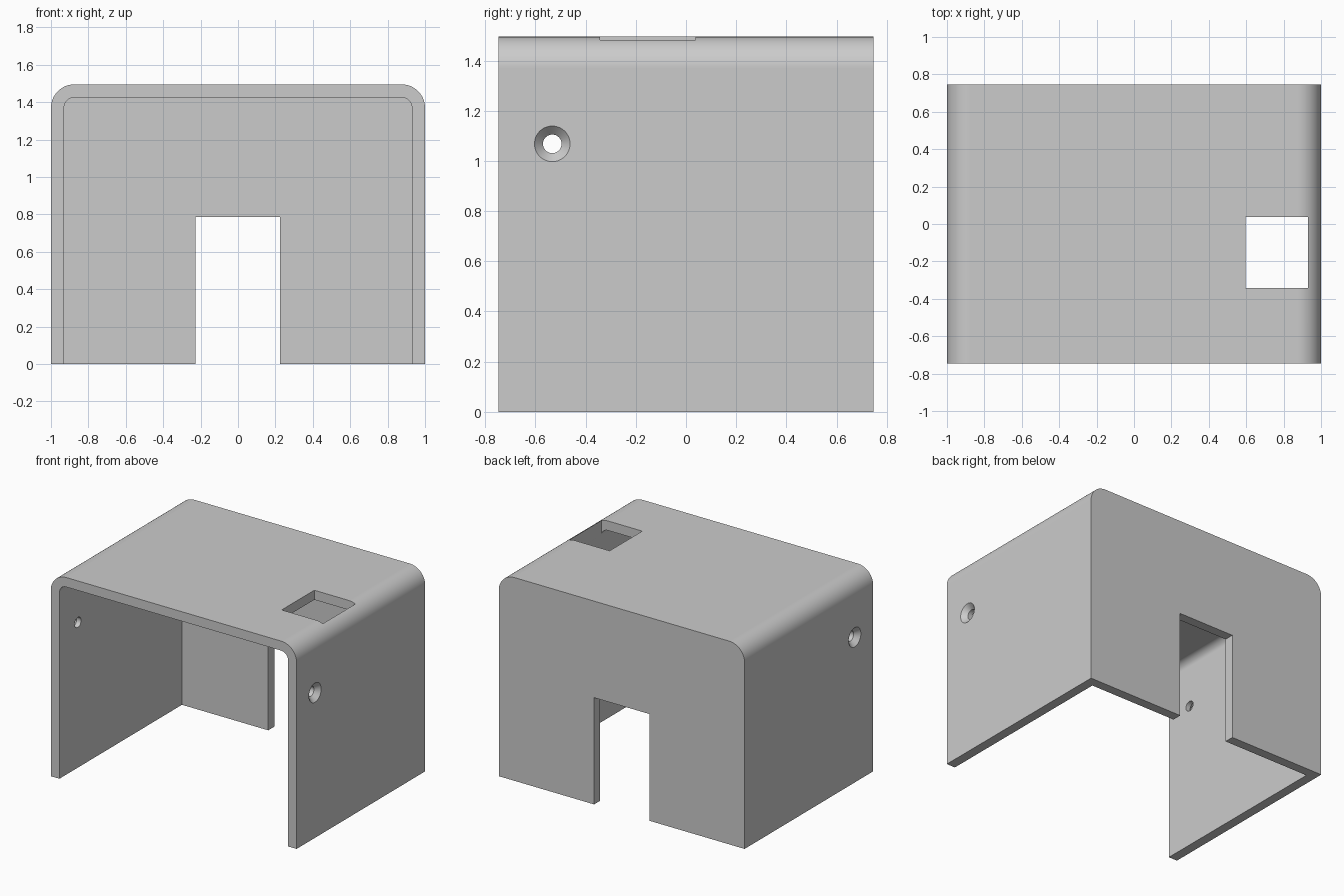
import bpy, bmesh
from math import cos, sin, pi, radians

old = bpy.data.objects.get("Cube")
if old:
    bpy.data.objects.remove(old, do_unlink=True)

HEIGHT, HALF_Y, WALL, RADIUS = 1.495, 0.747, 0.07, 0.125

grey = bpy.data.materials.new("light grey")
grey.use_nodes = True
colour = (0.6, 0.6, 0.6, 1)
grey.diffuse_color = colour
grey.node_tree.nodes["Principled BSDF"].inputs["Base Color"].default_value = colour


def loft(name, rings):
    """Closed solid through a list of matching point rings."""
    bm = bmesh.new()
    loops = [[bm.verts.new(p) for p in ring] for ring in rings]
    n = len(loops[0])
    for a, b in zip(loops, loops[1:]):
        for i in range(n):
            j = (i + 1) % n
            bm.faces.new((a[i], a[j], b[j], b[i]))
    bm.faces.new(loops[0][::-1])
    bm.faces.new(loops[-1])
    bmesh.ops.recalc_face_normals(bm, faces=bm.faces)
    mesh = bpy.data.meshes.new(name)
    bm.to_mesh(mesh)
    bm.free()
    mesh.materials.append(grey)
    obj = bpy.data.objects.new(name, mesh)
    bpy.context.collection.objects.link(obj)
    return obj


def arch(name, half, top, bottom, radius, y0, y1, steps=16):
    """Block along y with rounded upper corners."""
    pts = [(-half, bottom), (half, bottom)]
    for side, start in ((1, 0), (-1, pi / 2)):
        for i in range(steps + 1):
            a = start + pi / 2 * i / steps
            pts.append((side * (half - radius) + radius * cos(a),
                        top - radius + radius * sin(a)))
    return loft(name, [[(x, y, z) for x, z in pts] for y in (y0, y1)])


def box(name, x0, x1, y0, y1, z0, z1):
    return loft(name, [[(x0, y0, z), (x1, y0, z), (x1, y1, z), (x0, y1, z)]
                       for z in (z0, z1)])


def screw_cutter(name, y, z, sides=48):
    """Through hole along x, flared at both outer walls."""
    profile = [(-1.035, 0.105), (-0.965, 0.037), (0.965, 0.037), (1.035, 0.105)]
    return loft(name, [[(x, y + r * cos(2 * pi * i / sides),
                         z + r * sin(2 * pi * i / sides))
                        for i in range(sides)] for x, r in profile])


# Outer cover and the shapes removed from it
cover = arch("cover_shell", 1, HEIGHT, 0, RADIUS, -HALF_Y, HALF_Y)
cutters = [
    arch("inner_space", 1 - WALL, HEIGHT - WALL, -0.2, RADIUS - WALL,
         -HALF_Y - 0.2, HALF_Y - WALL),
    box("back_notch", -0.228, 0.225, 0.5, 1, -0.3, 0.785),
    box("top_window", 0.595, 0.929, -0.342, 0.037, 1.2, 1.7),
    screw_cutter("screw_holes", -0.533, 1.068),
]

bpy.context.view_layer.objects.active = cover
for cutter in cutters:
    mod = cover.modifiers.new(cutter.name, "BOOLEAN")
    mod.operation = "DIFFERENCE"
    mod.solver = "EXACT"
    mod.object = cutter
    bpy.ops.object.modifier_apply(modifier=mod.name)
    bpy.data.objects.remove(cutter, do_unlink=True)

# Smooth bends and flares, crisp edges elsewhere
bpy.ops.object.select_all(action="DESELECT")
cover.select_set(True)
bpy.ops.object.shade_smooth_by_angle(angle=radians(30))
weighted = cover.modifiers.new("flat_walls", "WEIGHTED_NORMAL")
weighted.keep_sharp = True
